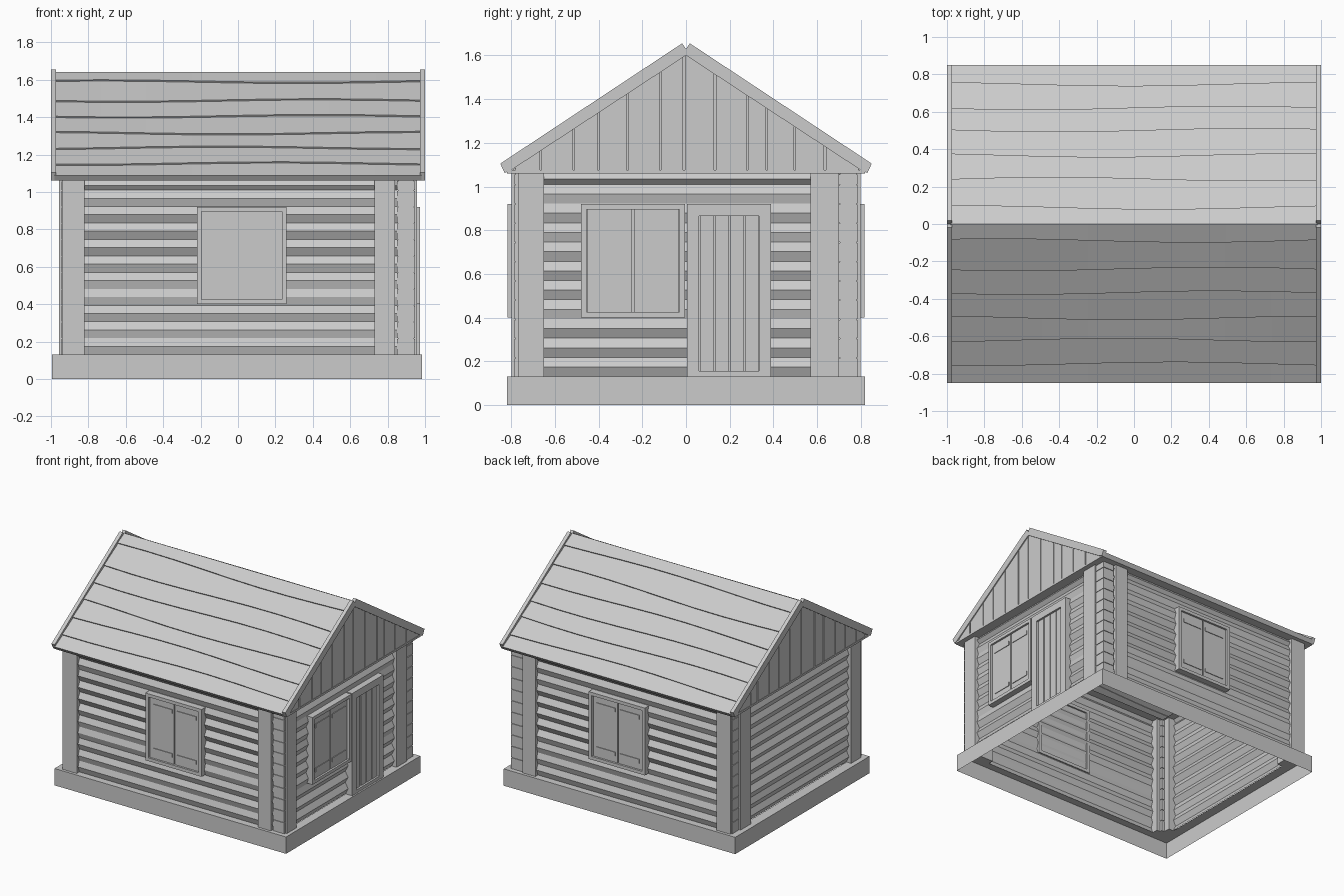
import bpy, bmesh, math, random
from mathutils import Vector, Matrix

random.seed(4)
cube = bpy.data.objects.get("Cube")
if cube:
    bpy.data.objects.remove(cube, do_unlink=True)

wood = bpy.data.materials.new("plain_grey")
wood.use_nodes = True
GREY = (0.6, 0.6, 0.6, 1)
wood.diffuse_color = GREY
wood.node_tree.nodes["Principled BSDF"].inputs["Base Color"].default_value = GREY

BASE, EAVE = 0.13, 1.06
WALL_X, WALL_Y = 0.938, 0.782
PITCH = 0.088
# Bottom and top of each log; the last one is cut short under the roof
LOGS = [(BASE + i * PITCH, min(BASE + (i + 1) * PITCH, EAVE)) for i in range(11)]


def finish(bm, name, matrix=None, fix=True):
    if matrix:
        bm.transform(matrix)
    if fix:
        bmesh.ops.recalc_face_normals(bm, faces=bm.faces)
    mesh = bpy.data.meshes.new(name)
    bm.to_mesh(mesh)
    bm.free()
    mesh.materials.append(wood)
    obj = bpy.data.objects.new(name, mesh)
    bpy.context.scene.collection.objects.link(obj)


def add_box(bm, x0, x1, y0, y1, z0, z1):
    m = Matrix.Translation(((x0 + x1) / 2, (y0 + y1) / 2, (z0 + z1) / 2))
    m = m @ Matrix.Diagonal((abs(x1 - x0), abs(y1 - y0), abs(z1 - z0), 1))
    bmesh.ops.create_cube(bm, size=1, matrix=m)


def add_prism(bm, outline, x0, x1):
    """Extrude a (y, z) outline along x."""
    face = bm.faces.new([bm.verts.new((x0, y, z)) for y, z in outline])
    out = bmesh.ops.extrude_face_region(bm, geom=[face])
    moved = [v for v in out["geom"] if isinstance(v, bmesh.types.BMVert)]
    bmesh.ops.translate(bm, verts=moved, vec=(x1 - x0, 0, 0))


def add_strip(bm, rows):
    """Join successive rows of points with quads."""
    rows = [[bm.verts.new(p) for p in row] for row in rows]
    for a, b in zip(rows, rows[1:]):
        for i in range(len(a) - 1):
            bm.faces.new((a[i], a[i + 1], b[i + 1], b[i]))


def rect(x0, x1, y, z):
    pts = [(x0, -y, z), (x1, -y, z), (x1, y, z), (x0, y, z)]
    return pts + pts[:1]


# Wall frames: local x runs along the wall, local -y points outward
FRONT = Matrix.Translation((0, -WALL_Y, 0))
BACK = Matrix.Rotation(math.pi, 4, "Z") @ FRONT
DOOR_END = Matrix.Rotation(math.pi / 2, 4, "Z") @ Matrix.Translation((0, -WALL_X, 0))
PLAIN_END = Matrix.Rotation(math.pi, 4, "Z") @ DOOR_END

# Foundation skirt: open underneath, with a narrow ledge on top
bm = bmesh.new()
add_strip(bm, [rect(-0.995, 0.985, 0.82, 0), rect(-0.995, 0.985, 0.82, BASE),
               rect(-0.918, 0.918, 0.762, BASE)])
finish(bm, "foundation", fix=False)

# Faceted log walls with uneven joints
for name, frame, half in (("front", FRONT, WALL_X), ("back", BACK, WALL_X),
                          ("door_end", DOOR_END, WALL_Y), ("plain_end", PLAIN_END, WALL_Y)):
    bm = bmesh.new()
    half -= 0.02
    profile = []
    for z, top in LOGS:
        profile += [(random.uniform(0.012, 0.026), z), (0, (z + top) / 2)]
    profile.append((0.018, EAVE))
    add_strip(bm, [[(-half, y, z), (half, y, z)] for y, z in profile])
    finish(bm, name + "_log_wall", frame, fix=False)

# Corners: stacked log ends plus an upright board on each side
for sx in (-1, 1):
    for sy in (-1, 1):
        tag = ("left" if sx > 0 else "right") + ("_back" if sy > 0 else "_front")
        bm = bmesh.new()
        for z, top in LOGS:
            add_box(bm, sx * 0.85, sx * 0.945, sy * 0.70, sy * 0.785, z, top - 0.004)
        add_box(bm, sx * 0.855, sx * 0.94, sy * 0.705, sy * 0.78, BASE, EAVE)
        finish(bm, tag + "_log_ends")
        bm = bmesh.new()
        inner, outer = (0.73, 0.84) if sx > 0 else (0.82, 0.94)
        add_box(bm, sx * inner, sx * outer, sy * 0.72, sy * 0.798, BASE, EAVE)
        inner, outer = (0.57, 0.70) if sy > 0 else (0.65, 0.77)
        add_box(bm, sx * 0.875, sx * 0.957, sy * inner, sy * outer, BASE, EAVE)
        finish(bm, tag + "_corner_boards")


def opening(name, frame, u0, u1, z0, z1, border, boards, battens):
    """Frame around slightly recessed upright boards, with thin cross battens."""
    out, back = -0.035, 0.022
    sill = min(border, 0.025)
    a, b, lo, hi = u0 + border, u1 - border, z0 + sill, z1 - border
    bm = bmesh.new()
    add_box(bm, u0, a, out, back, z0, z1)
    add_box(bm, b, u1, out, back, z0, z1)
    add_box(bm, a, b, out, back, hi, z1)
    add_box(bm, a, b, out, back, z0, lo)
    finish(bm, name + "_frame", frame)
    bm = bmesh.new()
    add_box(bm, a, b, -0.012, 0.01, lo, hi)
    step = (b - a) / boards
    for i in range(boards):
        add_box(bm, a + i * step + 0.004, a + (i + 1) * step - 0.004, -0.02, 0, lo, hi)
    if battens:
        mid = (a + b) / 2
        for s, e in ((a + 0.03, mid - 0.02), (mid + 0.02, b - 0.03)):
            for z in (lo + 0.05, hi - 0.08):
                add_box(bm, s, e, -0.025, -0.018, z, z + 0.03)
    finish(bm, name + "_panel", frame)


opening("front_window", FRONT, -0.22, 0.26, 0.40, 0.92, 0.025, 2, True)
opening("back_window", BACK, -0.26, 0.22, 0.40, 0.92, 0.025, 2, True)
opening("end_window", DOOR_END, -0.48, -0.005, 0.40, 0.92, 0.025, 2, True)
opening("door", DOOR_END, 0.005, 0.39, BASE, 0.92, 0.055, 4, False)

# Soffit ring closing the eaves around the wall tops
bm = bmesh.new()
add_strip(bm, [rect(-0.988, 0.988, 0.83, EAVE), rect(-0.86, 0.86, 0.70, EAVE)])
finish(bm, "soffit")

# Roof slopes: wavy-edged courses, each overlapping the next one down
RIDGE, FOOT = Vector((0, 0, 1.642)), Vector((0, 0.845, 1.08))
SLOPE = RIDGE - FOOT
NORMAL = Vector((0, SLOPE.z, -SLOPE.y)).normalized()
XS = [-0.98 + 1.96 * i / 8 for i in range(9)]
COURSES = (0.12, 0.27, 0.41, 0.57, 0.72, 0.9)
for side, name in ((-1, "front_roof_slope"), (1, "back_roof_slope")):
    edges = [[0] * len(XS)]
    for t in COURSES:
        phase = random.uniform(0, 6)
        edges.append([t + 0.012 * math.sin(3 * x + phase) for x in XS])
    edges.append([1] * len(XS))
    rows = [[(x, side * 0.83, EAVE) for x in XS]]
    for low, high in zip(edges, edges[1:]):
        for edge, lift in ((low, 0.009), (high, 0)):
            row = [FOOT + SLOPE * t + NORMAL * lift for t in edge]
            rows.append([(x, side * p.y, p.z) for x, p in zip(XS, row)])
    bm = bmesh.new()
    add_strip(bm, rows)
    if side > 0:
        bmesh.ops.reverse_faces(bm, faces=bm.faces)
    finish(bm, name, fix=False)

# Verge boards along the sloping roof ends, notched at the peak
VERGE = [(0, 1.63), (0.018, 1.655), (0.85, 1.105), (0.83, 1.062), (0.80, 1.075), (0, 1.60)]
for sx, end in ((1, "left"), (-1, "right")):
    for sy, face in ((1, "back"), (-1, "front")):
        bm = bmesh.new()
        add_prism(bm, [(sy * y, z) for y, z in VERGE], sx * 0.972, sx * 1.0)
        finish(bm, end + "_" + face + "_verge_board")

    # Gable: backing, bottom rail and upright planks of uneven width
    bm = bmesh.new()
    add_prism(bm, [(-0.82, EAVE), (0.82, EAVE), (0, 1.61)], sx * 0.972, sx * 0.984)
    add_box(bm, sx * 0.97, sx * 0.995, -0.82, 0.82, EAVE, EAVE + 0.015)
    cuts = [-0.78 + 0.13 * i + random.uniform(-0.025, 0.025) for i in range(13)]
    for a, b in zip(cuts, cuts[1:]):
        a, b = a + 0.004, b - 0.004
        top = [(y, 1.615 - abs(y) * 0.66) for y in ([b, 0, a] if a < 0 < b else [b, a])]
        add_prism(bm, [(a, EAVE + 0.01), (b, EAVE + 0.01)] + top, sx * 0.978, sx * 0.992)
    finish(bm, end + "_gable")
